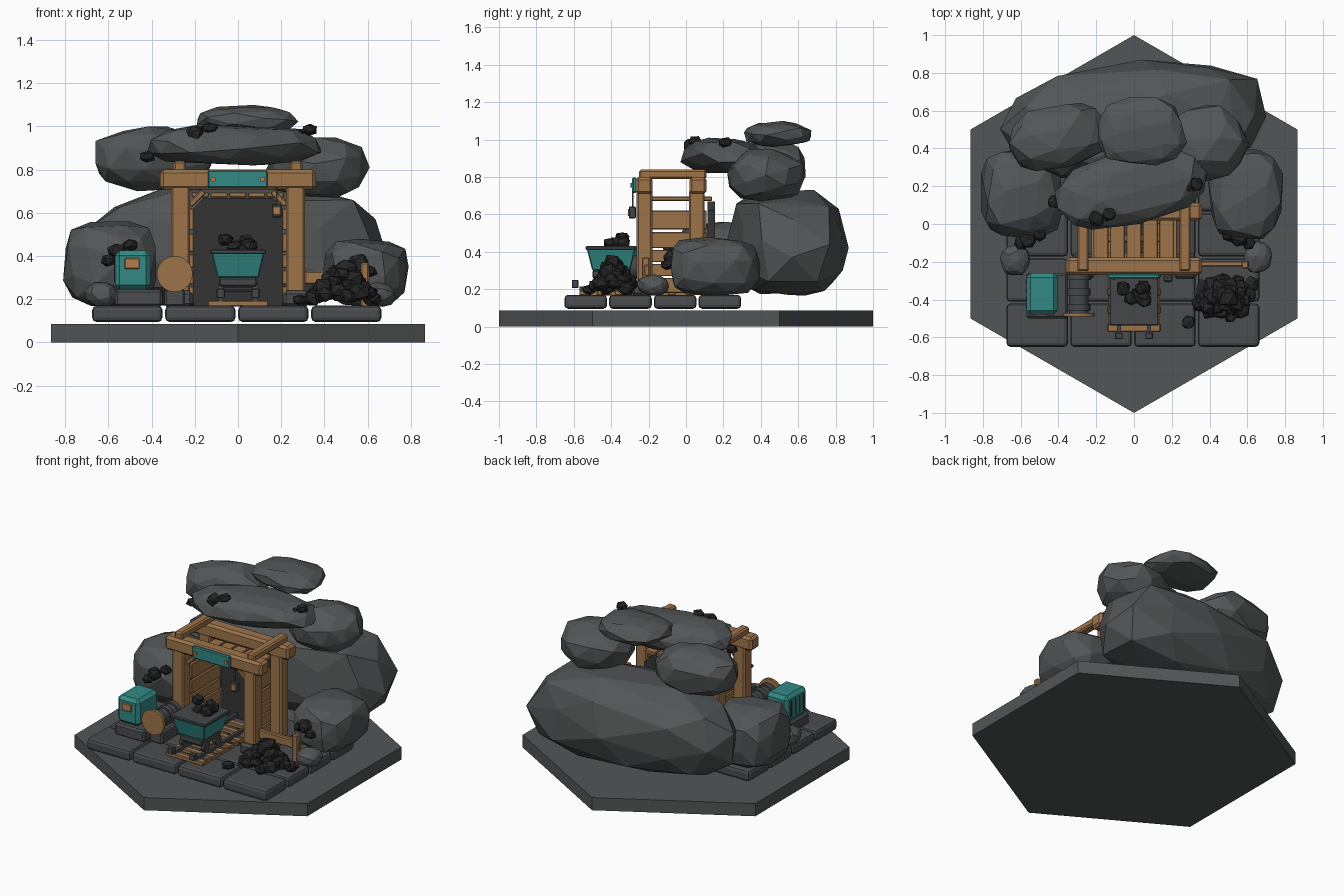
import bpy, bmesh, math, random
from mathutils import Vector, Matrix, Euler

if "Cube" in bpy.data.objects:
    bpy.data.objects.remove(bpy.data.objects["Cube"])

random.seed(7)


def material(name, r, g, b):
    m = bpy.data.materials.new(name)
    m.diffuse_color = (r, g, b, 1)
    m.use_nodes = True
    m.node_tree.nodes["Principled BSDF"].inputs["Base Color"].default_value = m.diffuse_color
    return m


ROCK = material("rock grey", 0.085, 0.092, 0.093)
SLAB = material("slab grey", 0.068, 0.072, 0.075)
WOOD = material("timber brown", 0.34, 0.175, 0.068)
TEAL = material("teal paint", 0.032, 0.25, 0.235)
COAL = material("coal black", 0.019, 0.018, 0.019)
DARK = material("tunnel dark", 0.034, 0.034, 0.034)
METAL = material("iron grey", 0.06, 0.064, 0.067)
COPPER = material("copper", 0.45, 0.21, 0.085)


def finish(name, bm, mat, smooth=False):
    bmesh.ops.recalc_face_normals(bm, faces=bm.faces[:])
    me = bpy.data.meshes.new(name)
    bm.to_mesh(me)
    bm.free()
    me.materials.append(mat)
    ob = bpy.data.objects.new(name, me)
    bpy.context.collection.objects.link(ob)
    if smooth:
        bpy.context.view_layer.objects.active = ob
        ob.select_set(True)
        bpy.ops.object.shade_smooth_by_angle(angle=math.radians(35))
        ob.select_set(False)
    return ob


def box(name, mat, lo, hi, bevel=0.0, rot=(0, 0, 0), taper=1.0, seg=1):
    """Box between two corners, optionally bevelled, turned or narrowed at the base."""
    lo, hi = Vector(lo), Vector(hi)
    size = hi - lo
    bm = bmesh.new()
    bmesh.ops.create_cube(bm, size=1)
    for v in bm.verts:
        k = taper if v.co.z < 0 else 1.0
        v.co = (v.co.x * k * size.x, v.co.y * k * size.y, v.co.z * size.z)
    if bevel:
        bmesh.ops.bevel(bm, geom=bm.edges[:], offset=bevel, segments=seg, affect='EDGES', profile=0.5)
    bm.transform(Matrix.Translation((lo + hi) / 2) @ Euler(rot).to_matrix().to_4x4())
    return finish(name, bm, mat)


def cylinder(name, mat, centre, radius, depth, axis='Y', sides=20):
    bm = bmesh.new()
    bmesh.ops.create_cone(bm, cap_ends=True, segments=sides, radius1=radius, radius2=radius, depth=depth)
    turn = {'X': (0, math.pi / 2, 0), 'Y': (math.pi / 2, 0, 0), 'Z': (0, 0, 0)}[axis]
    bm.transform(Matrix.Translation(centre) @ Euler(turn).to_matrix().to_4x4())
    return finish(name, bm, mat, True)


def rock(name, mat, lo, hi, yaw=0.0, power=0.85, detail=2, jitter=0.16):
    """Faceted boulder: jittered sphere, squared off, hulled, fitted to a box."""
    lo, hi = Vector(lo), Vector(hi)
    src = bmesh.new()
    bmesh.ops.create_icosphere(src, subdivisions=detail, radius=1)
    spin = Euler([random.uniform(0, 6) for _ in range(3)]).to_matrix()
    turn = Matrix.Rotation(yaw, 3, 'Z')
    pts = []
    for v in src.verts:
        p = (spin @ v.co) * random.uniform(1 - jitter, 1)
        p = Vector([math.copysign(abs(c) ** power, c) for c in p])
        pts.append(turn @ Vector([p[i] * (hi[i] - lo[i]) for i in range(3)]))
    src.free()
    mn = [min(p[i] for p in pts) for i in range(3)]
    mx = [max(p[i] for p in pts) for i in range(3)]
    bm = bmesh.new()
    for p in pts:
        bm.verts.new([lo[i] + (p[i] - mn[i]) / (mx[i] - mn[i]) * (hi[i] - lo[i]) for i in range(3)])
    bmesh.ops.convex_hull(bm, input=bm.verts[:])
    bmesh.ops.delete(bm, geom=[v for v in bm.verts if not v.link_faces], context='VERTS')
    bmesh.ops.dissolve_limit(bm, angle_limit=math.radians(7), verts=bm.verts[:], edges=bm.edges[:])
    return finish(name, bm, mat)


def coal(name, x, y, z, r):
    rock(name, COAL, (x - r, y - r, z - r * .8), (x + r, y + r, z + r * .8), detail=1, jitter=.3)


# hexagonal base
bm = bmesh.new()
bmesh.ops.create_cone(bm, cap_ends=True, segments=6, radius1=1, radius2=1, depth=0.085)
if max(v.co.y for v in bm.verts) < 0.95:
    bm.transform(Matrix.Rotation(math.pi / 6, 4, 'Z'))
bm.transform(Matrix.Translation((0, 0, 0.0425)))
finish("hex_base", bm, ROCK)

# paving slabs
for i in range(4):
    for j in range(4):
        x, y = -0.675 + i * 0.338, -0.65 + j * 0.239
        box("paving_slab", SLAB, (x, y, 0.095), (x + 0.325, y + 0.228, 0.17), 0.02, seg=2)

# boulders
rock("back_boulder", ROCK, (-.71, .22, .165), (.70, .87, .73), yaw=.1, power=.8)
rock("left_boulder", ROCK, (-.81, -.08, .165), (-.38, .40, .56), power=.7)
rock("right_boulder", ROCK, (.39, -.08, .165), (.79, .40, .48), power=.7)
rock("upper_left_boulder", ROCK, (-.66, .28, .70), (-.12, .64, 1.0), yaw=.2)
rock("upper_right_boulder", ROCK, (.13, .22, .67), (.61, .63, .95), yaw=.2)
rock("canopy_boulder", ROCK, (-.42, -.03, .82), (.39, .40, 1.01), yaw=.3)
rock("top_boulder", ROCK, (-.19, .31, .96), (.28, .67, 1.10), power=.8)
rock("small_left_rock", ROCK, (-.71, -.27, .165), (-.55, -.11, .28))
rock("small_right_rock", ROCK, (.58, -.26, .165), (.73, -.09, .28))

# timber portal: posts, footings, side beams and wall planks on both sides
for s in (-1, 1):
    def span(a, b):
        return min(s * a, s * b), max(s * a, s * b)
    a, b = span(.222, .31)
    for y in (-.265, .015):
        box("portal_post", WOOD, (a, y, .17), (b, y + .085, .73), .01)
    f0, f1 = span(.21, .33)
    box("post_footing", SLAB, (f0, -.29, .165), (f1, -.16, .24), .015)
    a, b = span(.24, .30)
    box("roof_beam", WOOD, (a, -.25, .79), (b, .11, .84), .01)
    a, b = span(.205, .228)
    for z0, z1 in ((.18, .26), (.27, .335), (.345, .41), (.42, .505), (.52, .62)):
        box("wall_plank", WOOD, (a, -.2, z0), (b, .11, z1), .004)
    # corner brace
    box("corner_brace", WOOD, (s * .19 - .045, -.23, .655), (s * .19 + .045, -.20, .68), .004,
        rot=(0, s * math.pi / 4, 0))
for y in (-.27, .018):
    box("lintel", WOOD, (-.36, y, .708), (.36, y + .092, .80), .015)
for i in range(5):
    x = -.215 + i * .087
    box("ceiling_plank", WOOD, (x, -.2, .672), (x + .08, .14, .695), .004)

# dark tunnel wall with clipped upper corners
bm = bmesh.new()
outline = [(-.205, .17), (.205, .17), (.205, .62), (.16, .67), (-.16, .67), (-.205, .62)]
face = bm.faces.new([bm.verts.new((x, .115, z)) for x, z in outline])
ext = bmesh.ops.extrude_face_region(bm, geom=[face], use_keep_orig=True)["geom"]
bmesh.ops.translate(bm, vec=(0, .04, 0), verts=[v for v in ext if isinstance(v, bmesh.types.BMVert)])
finish("tunnel_wall", bm, DARK)

# sign plate with bolts
box("sign_plate", TEAL, (-.14, -.288, .715), (.137, -.265, .797), .006)
for x in (-.115, .113):
    cylinder("sign_bolt", COPPER, (x, -.29, .755), .012, .012, sides=10)

# hanging lantern
box("lantern_hook", METAL, (.175, -.29, .64), (.183, -.28, .72))
box("lantern_body", METAL, (.157, -.306, .578), (.203, -.268, .642), .006)
box("lantern_glass", COPPER, (.163, -.311, .59), (.197, -.304, .63), .002)

# track: sleepers, side boards, rails, end stops
for i in range(7):
    y = -.57 + i * .095
    box("sleeper", WOOD, (-.14, y, .168), (.14, y + .04, .194), .004)
for x in (-.08, .08):
    box("rail", METAL, (x - .01, -.57, .19), (x + .01, .1, .215))
    box("rail_stop", METAL, (x - .02, -.61, .205), (x + .02, -.575, .25), .004)
    box("side_board", WOOD, (x * 1.63 - .005, -.57, .17), (x * 1.63 + .005, .08, .188))

# mine cart
box("cart_tub", TEAL, (-.123, -.53, .30), (.123, -.27, .415), .006, taper=.78)
box("cart_rim", METAL, (-.13, -.537, .41), (.13, -.262, .43), .005)
box("cart_chassis", METAL, (-.085, -.50, .26), (.085, -.30, .30), .005)
for y in (-.46, -.34):
    cylinder("cart_axle", METAL, (0, y, .245), .01, .17, 'X', 8)
    for x in (-.08, .08):
        cylinder("cart_wheel", METAL, (x, y, .245), .032, .025, 'X', 14)
for i in range(9):
    coal("cart_coal", random.uniform(-.075, .075), random.uniform(-.46, -.32),
         .445 if i < 6 else .475, random.uniform(.03, .042))

# generator box on plinth, with panel and side vents
box("generator_plinth", SLAB, (-.57, -.50, .165), (-.35, -.26, .245), .012)
box("generator_body", TEAL, (-.57, -.48, .245), (-.405, -.26, .425), .022)
box("generator_panel", COPPER, (-.525, -.49, .34), (-.455, -.478, .39), .004)
for i in range(4):
    y = -.445 + i * .043
    box("generator_vent", DARK, (-.573, y, .28), (-.568, y + .016, .39))

# cable reel
cylinder("reel_disc", WOOD, (-.293, -.48, .317), .083, .018, sides=24)
cylinder("reel_drum", METAL, (-.293, -.37, .317), .052, .22)
for y in (-.44, -.36, -.28):
    cylinder("reel_band", METAL, (-.293, y, .317), .062, .035)
box("reel_stand", SLAB, (-.34, -.46, .165), (-.245, -.29, .25), .01)

# broken fence beside the pile
box("fence_rail", WOOD, (.31, -.225, .27), (.61, -.195, .33), .006)
box("fence_post", WOOD, (.568, -.235, .165), (.606, -.195, .37), .006)

# coal heap and loose lumps
for i in range(26):
    d, t = math.sqrt((i + .5) / 26), i * 2.4
    x, y = .48 + .14 * d * math.cos(t), -.39 + .10 * d * math.sin(t)
    coal("heap_coal", x, y, .205 + .16 * (1 - d) + .1 * max(0, x - .5), random.uniform(.034, .052))
for x, y, z, r in ((.29, -.52, .195, .035), (.62, -.32, .2, .045), (.56, -.07, .37, .05),
                   (.50, -.06, .34, .035), (.61, -.1, .33, .035), (-.56, -.08, .42, .045),
                   (-.50, -.06, .45, .035), (-.6, -.1, .38, .035), (-.20, .03, .97, .042),
                   (-.13, .05, .99, .035), (.33, .21, .985, .035), (.28, .2, .96, .03),
                   (-.42, .12, .86, .035)):
    coal("loose_coal", x, y, z, r)
